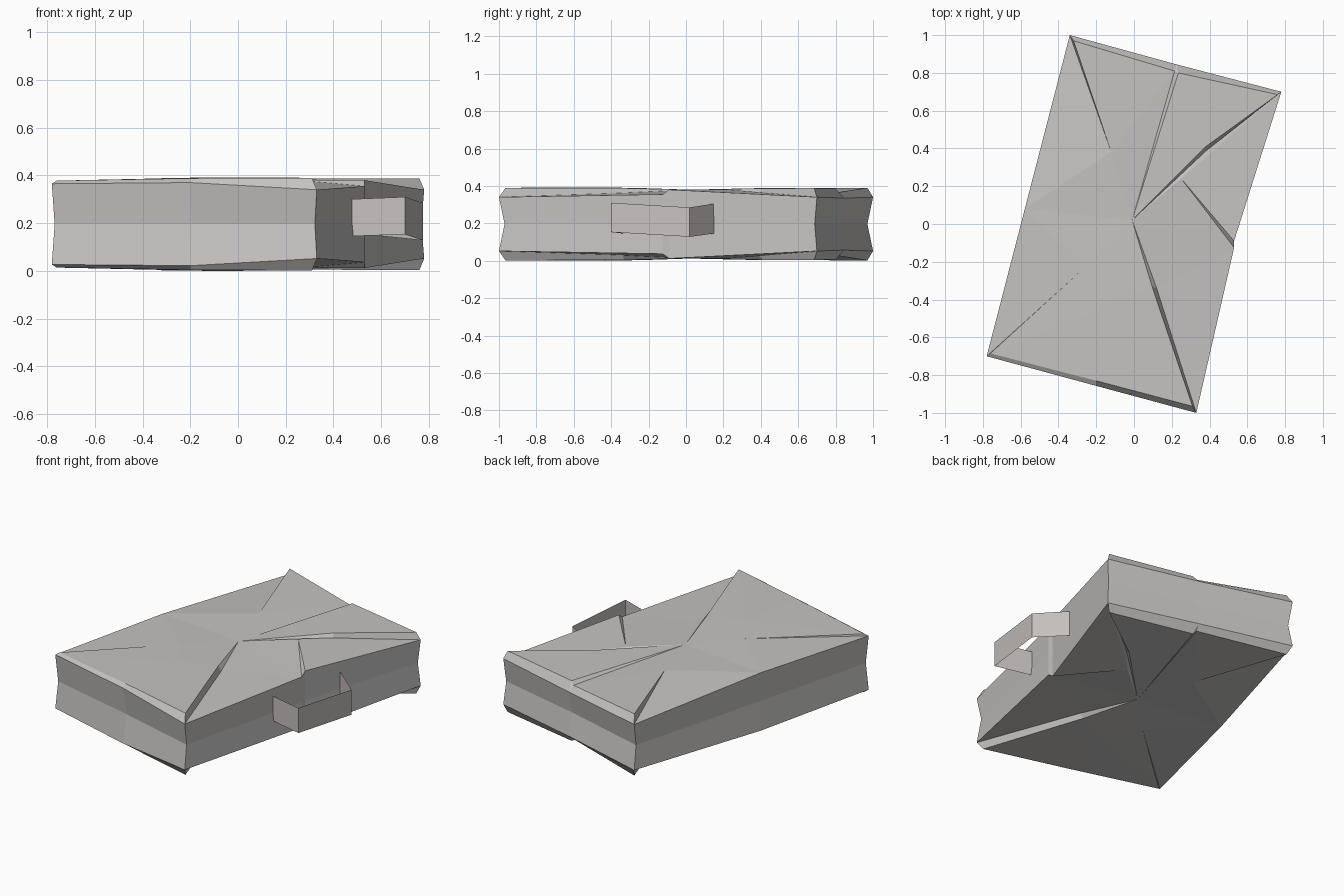
import bpy

if "Cube" in bpy.data.objects:
    bpy.data.objects.remove(bpy.data.objects["Cube"])

H = 0.392  # full thickness; the underside mirrors the top


def material(name, rgb):
    m = bpy.data.materials.new(name)
    m.diffuse_color = (*rgb, 1)
    m.use_nodes = True
    m.node_tree.nodes["Principled BSDF"].inputs["Base Color"].default_value = m.diffuse_color
    return m


def make(name, verts, faces, mat):
    me = bpy.data.meshes.new(name)
    me.from_pydata(verts, [], faces)
    me.materials.append(mat)
    me.update()
    ob = bpy.data.objects.new(name, me)
    bpy.context.collection.objects.link(ob)
    return ob


grey = material("pale grey", (0.56, 0.55, 0.54))
warm = material("warm grey", (0.57, 0.54, 0.53))

# Upper points: R* = outer rim, f*/b* = raised front/back panel edge, m*/n = fold points
P = {
    "R0": (-.78, -.70, .365), "E": (-.20, -.857, .37), "R1": (.33, -1.0, .34),
    "Ra": (.53, -.125, .355), "Rb": (.53, -.09, .38), "R3": (.78, .70, .34),
    "G": (.225, .845, .335), "R4": (-.34, 1.0, .34), "R5": (-.578, .08, .378),
    "f0": (-.76, -.685, .378), "f1": (-.20, -.83, .388), "f2": (.31, -.965, .39),
    "b0": (.76, .685, .388), "b1": (.235, .80, .385), "b2": (.215, .81, .365),
    "b3": (-.32, .97, .39),
    "C": (-.01, .02, .38), "m1": (-.25, -.22, .388), "m2": (-.12, -.43, .392),
    "m3": (.095, -.33, .388), "m4": (.12, -.34, .362), "n": (.25, .24, .38),
    "m5": (.385, .39, .365), "m6": (.38, .41, .387), "m7": (-.12, .38, .388),
}
top_faces = """C m1 m2|m1 f0 m2|f0 f1 m2|f1 f2 m2|m2 f2 m3|m2 m3 C
C m3 m4|m3 f2 R1 m4|m4 R1 Ra|C m4 Ra|C Ra n|n Ra Rb|n Rb R3|C n m5|m5 n R3
C m5 m6|m5 R3 b0 m6|C m6 b1|m6 b0 b1|C b1 b2|C b2 m7|m7 b2 b3
m7 b3 R4|m7 R4 R5|C m7 R5|C R5 m1|m1 R5 R0|m1 R0 f0
R0 E f1 f0|E R1 f2 f1|R3 G b1 b0|G b2 b1|G R4 b3 b2""".replace("\n", "|").split("|")

names = list(P)
N = len(names)
idx = {k: i for i, k in enumerate(names)}
verts = [P[k] for k in names] + [(P[k][0], P[k][1], H - P[k][2]) for k in names]
faces = []
for f in top_faces:
    ids = [idx[k] for k in f.split()]
    faces.append(ids)
    faces.append([i + N for i in reversed(ids)])

# Side walls, creased inward at mid height on the short ends
ring = ["R0", "E", "R1", "Ra", "Rb", "R3", "G", "R4", "R5"]
inset = {"R0": (.012, .012), "E": (.008, .028), "R1": (-.008, .03), "R3": (-.012, -.012),
         "G": (-.008, -.028), "R4": (.008, -.03), "R5": (.008, 0)}
for k in ring:
    dx, dy = inset.get(k, (0, 0))
    verts.append((P[k][0] + dx, P[k][1] + dy, H / 2))
for i, k in enumerate(ring):
    j = (i + 1) % len(ring)
    a, b = idx[k], idx[ring[j]]
    mi, mj = 2 * N + i, 2 * N + j
    faces.append([mi, mj, b, a])
    faces.append([a + N, b + N, mj, mi])
make("folded_case", verts, faces, grey)

# Carry handle: a thin upright ribbon on the right side
path = [(.46, -.33, .145, .30), (.70, -.40, .153, .31),
        (.775, .02, .128, .285), (.59, .16, .147, .307)]
hv = [(x, y, z) for x, y, lo, hi in path for z in (lo, hi)]
hf = [(2 * i, 2 * i + 2, 2 * i + 3, 2 * i + 1) for i in range(3)]
make("handle", hv, hf, warm)
